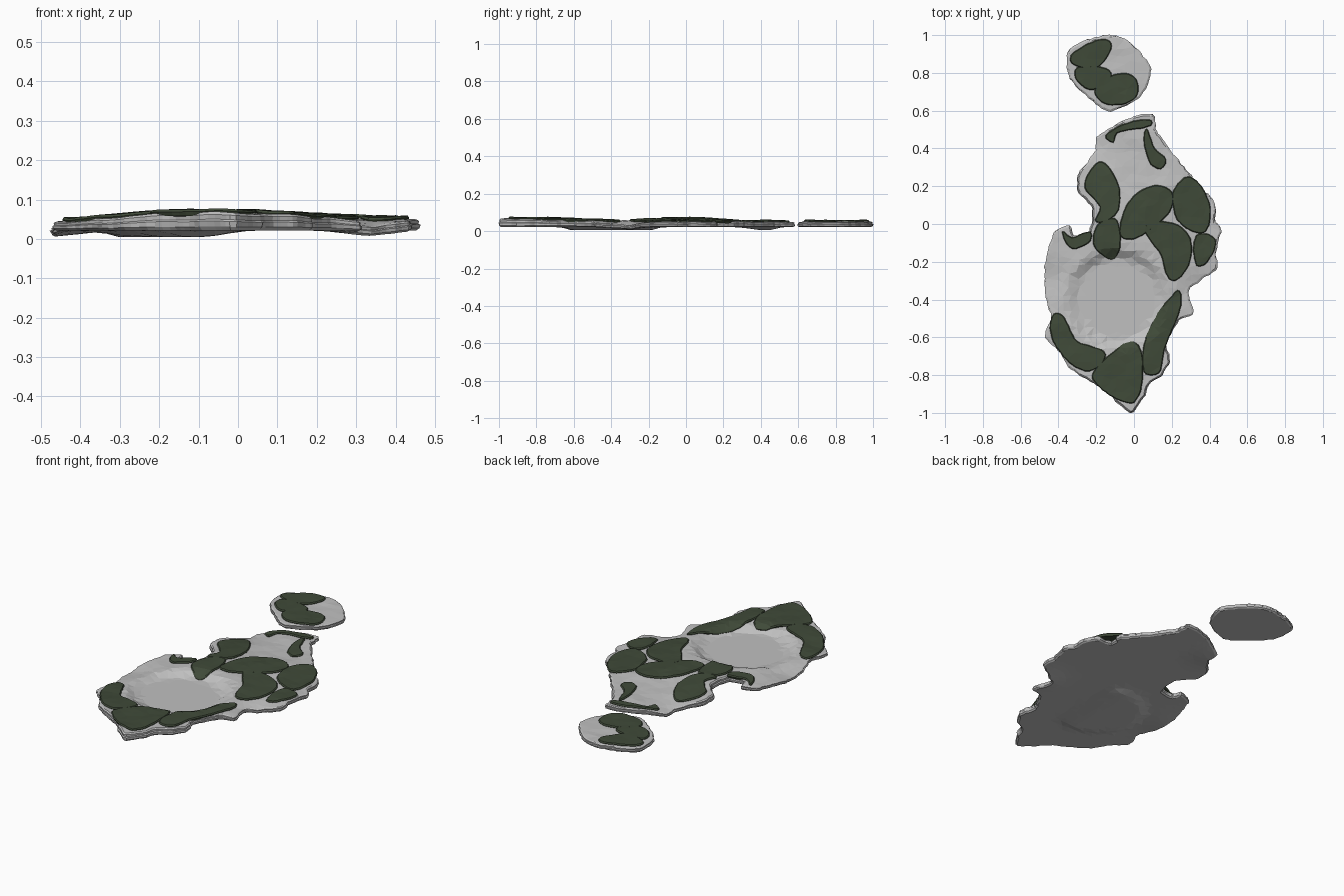
import bpy
import bmesh
import math
import random
from mathutils import Vector, noise
from mathutils.geometry import delaunay_2d_cdt, interpolate_bezier

random.seed(4)
if "Cube" in bpy.data.objects:
    bpy.data.objects.remove(bpy.data.objects["Cube"])


def make_material(name, colour):
    material = bpy.data.materials.new(name)
    material.use_nodes = True
    material.diffuse_color = (*colour, 1)
    shader = material.node_tree.nodes["Principled BSDF"]
    shader.inputs["Base Color"].default_value = (*colour, 1)
    return material


stone = make_material("pale stone", (0.53, 0.53, 0.53))
moss = make_material("dark moss green", (0.05, 0.068, 0.04))


# Terrain: a low hill with a flat basin and sloping beaches
def ease(start, end, value):
    t = min(max((value - start) / (end - start), 0), 1)
    return t * t * (3 - 2 * t)


def mound(x, y, centre_x, centre_y, radius):
    return math.exp(-((x - centre_x) ** 2 + (y - centre_y) ** 2) / radius ** 2)


def basin(x, y):
    return 1 - ease(0.21, 0.28, math.hypot(x + 0.09, y + 0.4))


def beaches(x, y):
    west = mound(x, y, -0.5, -0.3, 0.13)
    east = mound(x, y, 0.36, -0.34, 0.1)
    north = mound(x, y, -0.2, 0.42, 0.1)
    return min(west + east + north, 1)


def land_top(x, y):
    hill = 0.066 - 0.022 * ease(-0.15, -0.46, x) - 0.016 * ease(0, 0.35, x)
    hill = min(hill, 0.066 - 0.016 * ease(0, 0.35, y))
    hill += 0.005 * noise.noise(Vector((x, y, 0)) * 12) - 0.02 * beaches(x, y)
    depth = basin(x, y)
    return hill * (1 - depth) + 0.03 * depth


def land_bottom(x, y):
    sunken = basin(x, y) * ease(0.05, -0.1, x)
    return 0.022 - 0.017 * max(beaches(x, y), sunken)


def moss_top(x, y):
    return land_top(x, y) + 0.009


def moss_bottom(x, y):
    return land_top(x, y) - 0.008


# Outline helpers
def outward(points):
    result = []
    for before, after in zip(points[-1:] + points[:-1], points[1:] + points[:1]):
        along = after - before
        result.append(Vector((along.y, -along.x)).normalized())
    return result


def roughen(pairs, inset, roundness, wobble):
    """Turn a clockwise outline, given in hundredths, into a ragged counter-clockwise one."""
    points = [Vector(pair) / 100 for pair in reversed(pairs)]
    tangents = [Vector((-n.y, n.x)) * roundness for n in outward(points)]
    rough = []
    for i, b in enumerate(points):
        a, length = points[i - 1], (b - points[i - 1]).length
        pieces = max(1, round(length / 0.02))
        curve = interpolate_bezier(a, a + tangents[i - 1] * length,
                                   b - tangents[i] * length, b, pieces + 1)
        side = Vector((b.y - a.y, a.x - b.x)).normalized()
        rough.append(a)
        rough += [p.xy + side * random.uniform(-wobble, wobble) for p in curve[1:-1]]
    return [p - n * inset for p, n in zip(rough, outward(rough))]


def scatter_inside(outline, spacing):
    """Jittered grid over the outline's bounding box."""
    low = Vector((min(p.x for p in outline), min(p.y for p in outline)))
    high = Vector((max(p.x for p in outline), max(p.y for p in outline)))
    size = (high - low) / spacing
    return [low + spacing * Vector((i + random.random() / 2, j + random.random() / 2))
            for i in range(int(size.x) + 1) for j in range(int(size.y) + 1)]


# A closed slab whose rim follows a profile of (outward offset, depth fraction)
def make_slab(name, outline, profile, top, bottom, material):
    loop = [(i, (i + 1) % len(outline)) for i in range(len(outline))]
    cloud = outline + scatter_inside(outline, 0.04)
    flat, _, triangles, *_ = delaunay_2d_cdt(cloud, loop, [], 1, 1e-5)

    bm = bmesh.new()
    for height in (top, bottom):
        verts = [bm.verts.new((p.x, p.y, height(p.x, p.y))) for p in flat]
        for triangle in triangles:
            bm.faces.new([verts[i] for i in triangle])
    rings = []
    for offset, fraction in profile:
        ring = []
        for p, n in zip(outline, outward(outline)):
            q = p + n * offset * random.uniform(0.8, 1.1)
            upper, lower = top(p.x, p.y), bottom(p.x, p.y)
            ring.append(bm.verts.new((q.x, q.y, upper + (lower - upper) * fraction)))
        rings.append(ring)
    for upper, lower in zip(rings, rings[1:]):
        for i, j in loop:
            bm.faces.new((upper[i], upper[j], lower[j], lower[i]))
    bmesh.ops.remove_doubles(bm, verts=bm.verts, dist=1e-5)
    bmesh.ops.recalc_face_normals(bm, faces=bm.faces)
    mesh = bpy.data.meshes.new(name)
    bm.to_mesh(mesh)
    bm.free()
    mesh.materials.append(material)
    bpy.context.collection.objects.link(bpy.data.objects.new(name, mesh))


# Stone land with layered cliffs
def add_land(name, *coast):
    cliff = [(0, 0), (0.007, 0.15), (0.006, 0.4), (0.011, 0.5), (0.009, 0.8), (0, 1)]
    make_slab(name, roughen(coast, 0.009, 0.2, 0.004), cliff, land_top, land_bottom, stone)


# Raised moss with a bevelled edge
def add_moss(name, *border):
    bevel = [(0, 0), (0.005, 0.35), (0, 1)]
    make_slab(name + "_moss", roughen(border, 0.004, 0.3, 0.002), bevel,
              moss_top, moss_bottom, moss)


add_land("main_island", (10, 58), (12, 49), (24, 33), (31, 24), (30, 17), (39, 16), (43, 9),
         (43, 1), (46, -3), (43, -16), (44, -23), (35, -30), (29, -35), (31, -48), (25, -50),
         (17, -63), (19, -73), (14, -81), (8, -85), (5, -92), (-2, -100), (-15, -88),
         (-33, -77), (-39, -68), (-47, -60), (-44, -49), (-47, -37), (-47, -21), (-42, -4),
         (-34, -1), (-32, -6), (-24, -5), (-22, 8), (-30, 18), (-29, 27), (-20, 39),
         (-20, 46), (0, 57))
add_land("small_islet", (-13, 100), (-2, 96), (9, 82), (3, 67), (-14, 60), (-34, 77),
         (-35, 91), (-26, 97))

add_moss("islet_north", (-32, 91), (-13, 97), (-19, 83), (-33, 85))
add_moss("islet_west", (-30, 83), (-12, 80), (-22, 71), (-31, 77))
add_moss("islet_south", (-11, 79), (0, 78), (1, 67), (-13, 63), (-21, 70))
add_moss("north_strip", (-15, 47), (-2, 54), (9, 55), (9, 52), (-9, 48), (-11, 43))
add_moss("north_east", (6, 50), (11, 40), (17, 34), (14, 29), (8, 33))
add_moss("north_west", (-17, 33), (-8, 20), (-9, 6), (-20, 1), (-18, 9), (-26, 19), (-24, 27))
add_moss("centre", (-4, 10), (9, 20), (20, 17), (18, 5), (-5, -8))
add_moss("east", (21, 18), (30, 25), (40, 11), (38, -4), (29, -3), (22, 4))
add_moss("inner_east", (6, -1), (22, 0), (30, -8), (29, -22), (20, -30), (14, -16))
add_moss("far_east", (33, -6), (43, -8), (39, -20), (33, -22))
add_moss("inner_west", (-19, 0), (-9, 2), (-10, -18), (-21, -12))
add_moss("far_west", (-38, -4), (-33, -7), (-23, -4), (-23, -9), (-33, -13))
add_moss("south_east", (23, -35), (25, -43), (16, -67), (13, -79), (5, -78), (7, -58))
add_moss("south", (1, -63), (4, -86), (-2, -95), (-22, -82), (-16, -72))
add_moss("south_west", (-41, -47), (-30, -62), (-15, -69), (-26, -78), (-43, -62))
